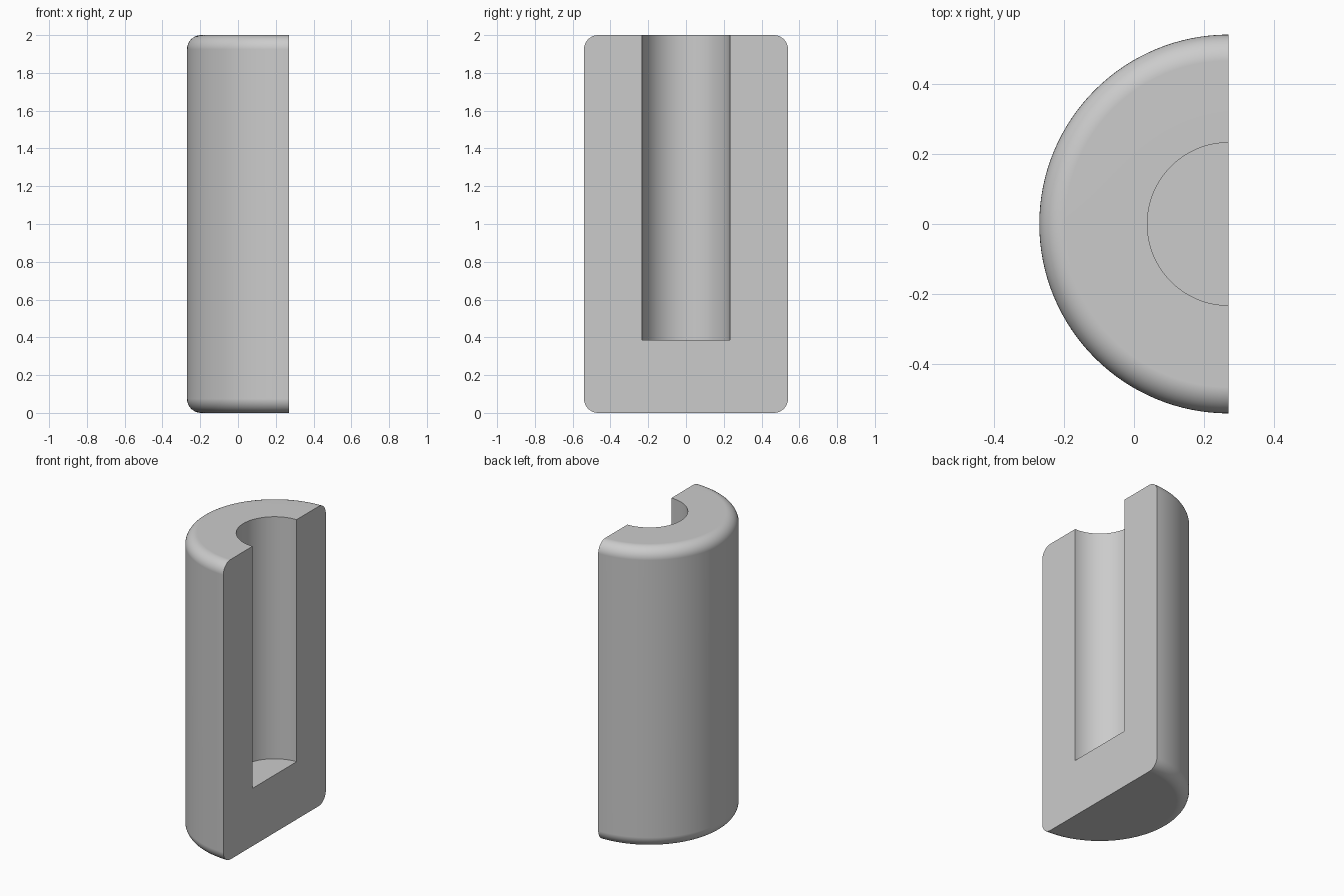
import bpy, bmesh
from math import pi, sin, cos, radians

cube = bpy.data.objects.get("Cube")
if cube:
    bpy.data.objects.remove(cube, do_unlink=True)

RADIUS, HEIGHT, FILLET = 0.54, 2.0, 0.075
BORE_RADIUS, BORE_FLOOR = 0.232, 0.385
AXIS_X = RADIUS / 2

# Plain grey material
grey = bpy.data.materials.new("light grey")
grey.use_nodes = True
grey.diffuse_color = (0.6, 0.6, 0.6, 1)
grey.node_tree.nodes["Principled BSDF"].inputs["Base Color"].default_value = grey.diffuse_color


def arc(r, z, start, steps=10):
    """Quarter-circle fillet as (radius, height) points."""
    angles = [start + pi / 2 * i / steps for i in range(steps + 1)]
    return [(r + FILLET * cos(a), z + FILLET * sin(a)) for a in angles]


# Lathe profile: base, rounded outer wall, rim, bore wall, bore floor
profile = [(0, 0)]
profile += arc(RADIUS - FILLET, FILLET, -pi / 2)
profile += arc(RADIUS - FILLET, HEIGHT - FILLET, 0)
profile += [(BORE_RADIUS, HEIGHT), (BORE_RADIUS, BORE_FLOOR), (0, BORE_FLOOR)]

# Half turn around the upright axis
bm = bmesh.new()
verts = [bm.verts.new((AXIS_X, -r, z)) for r, z in profile]
edges = [bm.edges.new(pair) for pair in zip(verts, verts[1:])]
bmesh.ops.spin(bm, geom=verts + edges, cent=(AXIS_X, 0, 0), axis=(0, 0, 1),
               angle=-pi, steps=64)
bmesh.ops.remove_doubles(bm, verts=bm.verts[:], dist=0.0001)

# Flat cut face closing the half cylinder
rim = [e for e in bm.edges if e.is_boundary]
bmesh.ops.contextual_create(bm, geom=rim)
bmesh.ops.recalc_face_normals(bm, faces=bm.faces[:])

mesh = bpy.data.meshes.new("half_sleeve")
bm.to_mesh(mesh)
bm.free()
mesh.materials.append(grey)
body = bpy.data.objects.new("half_sleeve", mesh)
bpy.context.collection.objects.link(body)

# Smooth curved walls, crisp cut and bore edges
bpy.ops.object.select_all(action="DESELECT")
body.select_set(True)
bpy.context.view_layer.objects.active = body
bpy.ops.object.shade_smooth_by_angle(angle=radians(30))
weighted = body.modifiers.new("flat_caps", "WEIGHTED_NORMAL")
weighted.keep_sharp = True
